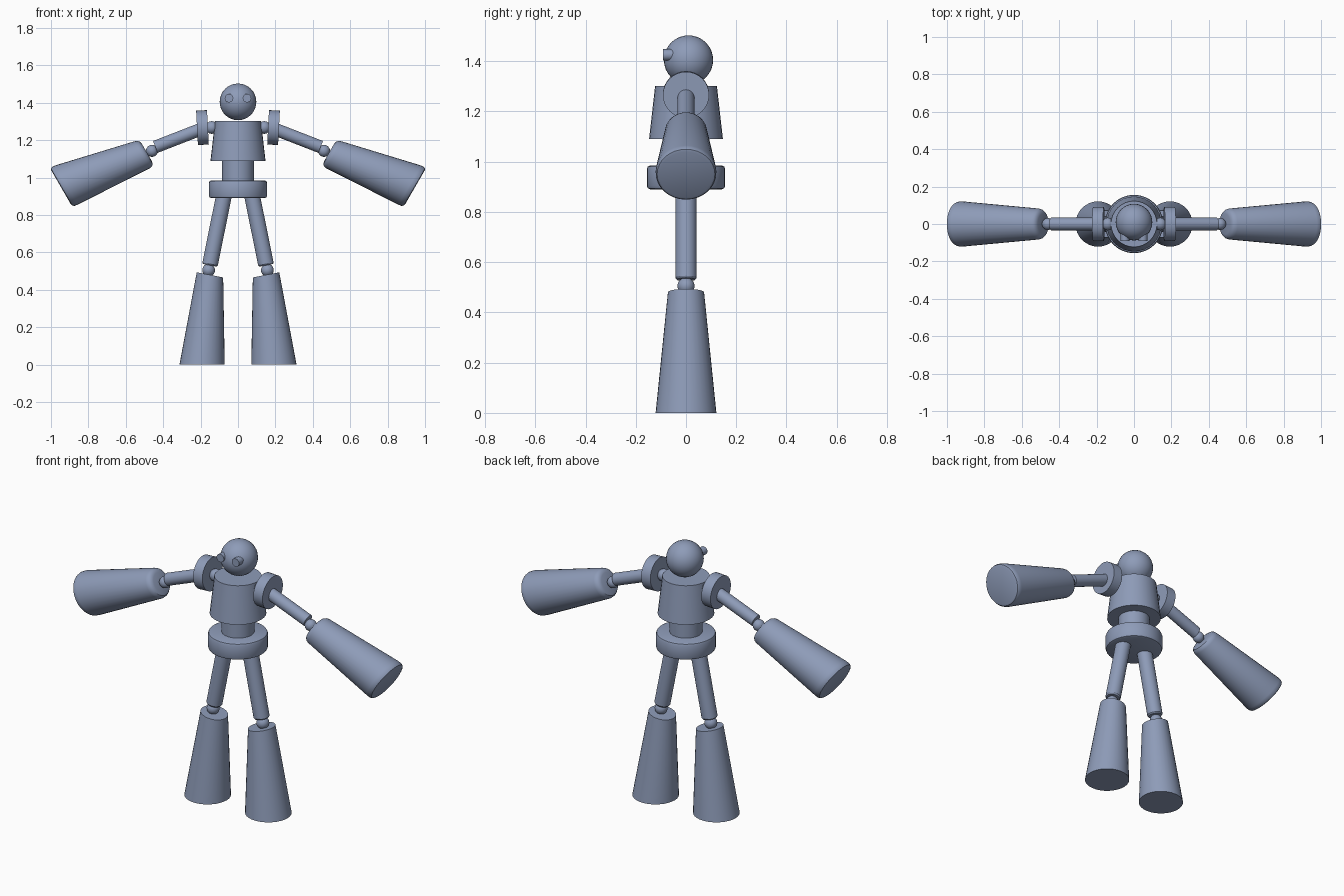
import bpy, bmesh, math
from mathutils import Vector, Matrix

if "Cube" in bpy.data.objects:
    bpy.data.objects.remove(bpy.data.objects["Cube"])

SIDES = 32
mat = bpy.data.materials.new("slate blue")
mat.diffuse_color = (0.27, 0.33, 0.48, 1)
mat.use_nodes = True
mat.node_tree.nodes["Principled BSDF"].inputs["Base Color"].default_value = mat.diffuse_color


def finish(name, bm):
    """Turn a bmesh into a smooth-shaded object with sharp edges kept."""
    bmesh.ops.recalc_face_normals(bm, faces=bm.faces)
    mesh = bpy.data.meshes.new(name)
    bm.to_mesh(mesh)
    bm.free()
    mesh.materials.append(mat)
    ob = bpy.data.objects.new(name, mesh)
    bpy.context.collection.objects.link(ob)
    bpy.ops.object.select_all(action='DESELECT')
    ob.select_set(True)
    bpy.context.view_layer.objects.active = ob
    bpy.ops.object.shade_smooth_by_angle(angle=math.radians(32))
    return ob


def loft(name, rings, side=1):
    """Skin round rings (x, z, radius, tilt); tilt leans the ring in the xz plane."""
    bm = bmesh.new()
    loops = []
    for x, z, r, tilt in rings:
        t = math.radians(tilt)
        u = Vector((math.cos(t), 0, math.sin(t)))
        loop = []
        for i in range(SIDES):
            a = 2 * math.pi * i / SIDES
            p = Vector((x, 0, z)) + u * r * math.cos(a) + Vector((0, r * math.sin(a), 0))
            loop.append(bm.verts.new((p.x * side, p.y, p.z)))
        loops.append(loop)
    for a, b in zip(loops, loops[1:]):
        for i in range(SIDES):
            j = (i + 1) % SIDES
            bm.faces.new((a[i], a[j], b[j], b[i]))
    bm.faces.new(loops[0])
    bm.faces.new(loops[-1])
    return finish(name, bm)


def ball(name, x, y, z, r, seg=SIDES):
    bm = bmesh.new()
    bmesh.ops.create_uvsphere(bm, u_segments=seg, v_segments=seg // 2, radius=r,
                              matrix=Matrix.Translation((x, y, z)))
    return finish(name, bm)


# Head, torso, waist and rounded pelvis disc
ball("head", 0, 0.01, 1.405, 0.098)
loft("torso", [(0, 1.09, 0.147, 0), (0, 1.302, 0.123, 0)])
loft("waist", [(0, 0.96, 0.085, 0), (0, 1.10, 0.085, 0)])
loft("pelvis", [(0, 0.89, 0.142, 0), (0, 0.894, 0.152, 0), (0, 0.904, 0.156, 0),
                (0, 0.971, 0.156, 0), (0, 0.981, 0.152, 0), (0, 0.985, 0.142, 0)])

for side, label in ((1, "left"), (-1, "right")):
    # Eye studs
    bm = bmesh.new()
    bmesh.ops.create_cone(bm, cap_ends=True, segments=24, radius1=0.023, radius2=0.023, depth=0.07,
                          matrix=Matrix.Translation((0.048 * side, -0.057, 1.425))
                          @ Matrix.Rotation(math.pi / 2, 4, 'X'))
    finish(label + "_eye", bm)

    # Shoulder joint and disc
    ball(label + "_shoulder_joint", 0.14 * side, 0, 1.268, 0.034, 24)
    loft(label + "_shoulder_disc", [(0.161, 1.269, 0.092, 87), (0.219, 1.266, 0.092, 87)], side)

    # Arm
    loft(label + "_upper_arm", [(0.19, 1.262, 0.034, 69), (0.442, 1.164, 0.034, 69)], side)
    ball(label + "_elbow_joint", 0.46 * side, 0, 1.143, 0.032, 24)
    loft(label + "_forearm", [(0.487, 1.134, 0.055, 60), (0.491, 1.132, 0.070, 60),
                              (0.500, 1.128, 0.079, 60), (0.513, 1.122, 0.083, 60),
                              (0.918, 0.960, 0.121, 60), (0.934, 0.953, 0.120, 60),
                              (0.943, 0.950, 0.115, 60), (0.946, 0.948, 0.105, 60)], side)

    # Leg
    loft(label + "_upper_leg", [(0.070, 0.93, 0.042, 11), (0.149, 0.538, 0.042, 11),
                                (0.1505, 0.531, 0.037, 11)], side)
    ball(label + "_knee_joint", 0.157 * side, 0, 0.505, 0.034, 24)
    loft(label + "_lower_leg", [(0.150, 0.480, 0.072, 11), (0.192, 0, 0.121, 0)], side)
